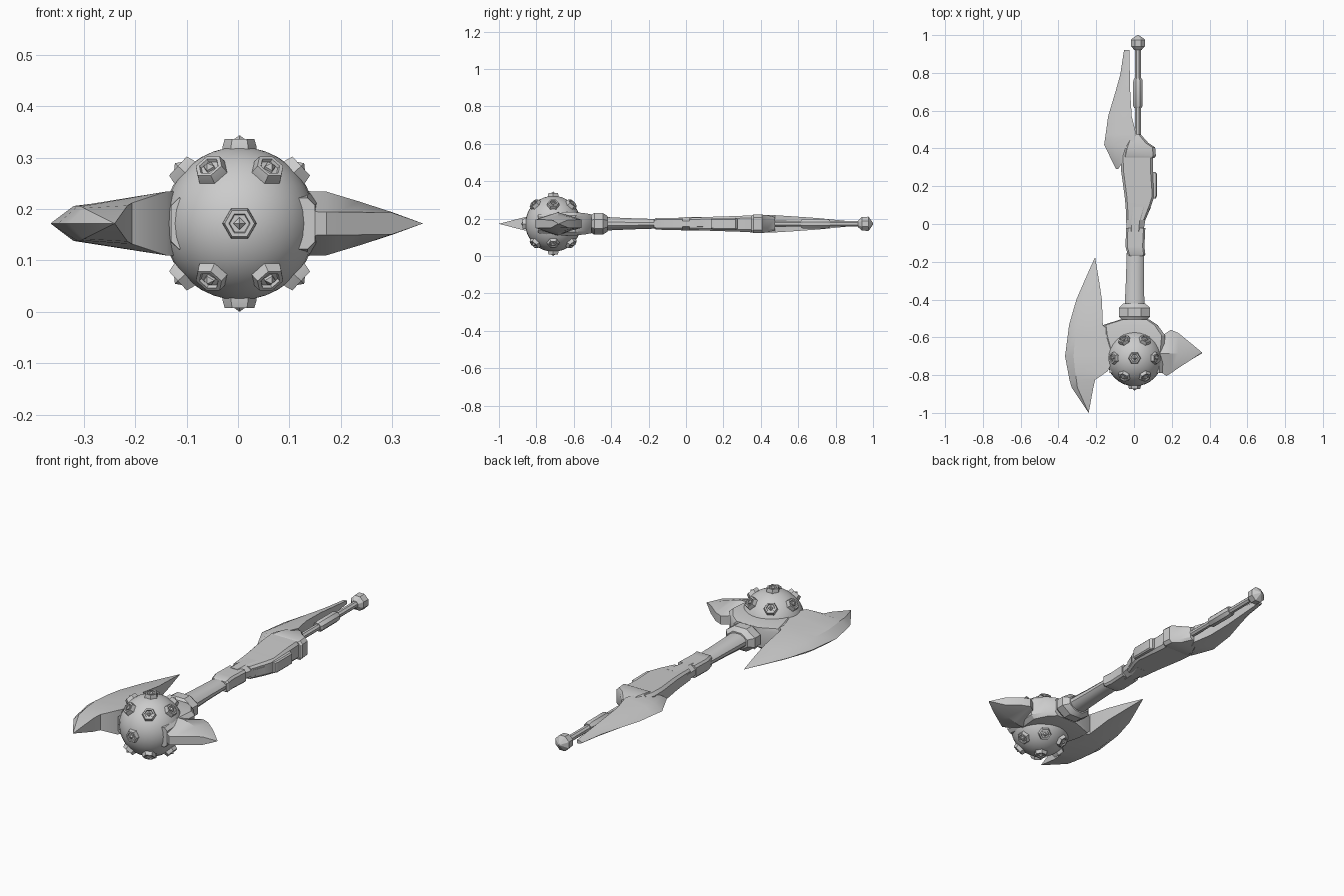
import bpy, bmesh, math
from mathutils import Vector

if "Cube" in bpy.data.objects:
    bpy.data.objects.remove(bpy.data.objects["Cube"])

ZC = 0.172                      # height of the weapon's long axis
BALL = Vector((0.003, -0.71, ZC))

steel = bpy.data.materials.new("grey_steel")
steel.diffuse_color = (0.6, 0.6, 0.6, 1)
steel.use_nodes = True
steel.node_tree.nodes["Principled BSDF"].inputs["Base Color"].default_value = steel.diffuse_color


def finish(name, bm, angle=30):
    bmesh.ops.remove_doubles(bm, verts=bm.verts, dist=1e-5)
    bmesh.ops.recalc_face_normals(bm, faces=bm.faces)
    me = bpy.data.meshes.new(name)
    bm.to_mesh(me)
    bm.free()
    ob = bpy.data.objects.new(name, me)
    me.materials.append(steel)
    bpy.context.collection.objects.link(ob)
    bpy.ops.object.select_all(action='DESELECT')
    ob.select_set(True)
    bpy.context.view_layer.objects.active = ob
    bpy.ops.object.shade_smooth_by_angle(angle=math.radians(angle))
    return ob


def loft(name, sections, angle=30):
    """Skin a list of equal-length point rings and cap both ends."""
    bm = bmesh.new()
    rings = [[bm.verts.new(p) for p in s] for s in sections]
    for a, b in zip(rings, rings[1:]):
        for i in range(len(a)):
            j = (i + 1) % len(a)
            bm.faces.new((a[i], a[j], b[j], b[i]))
    bm.faces.new(rings[0])
    bm.faces.new(rings[-1][::-1])
    bmesh.ops.dissolve_degenerate(bm, dist=1e-5, edges=bm.edges)
    return finish(name, bm, angle)


def ring(y, x0, x1, h, n=8):
    """Many-sided cross-section of the handle, flats touching the given size."""
    k = 1 / math.cos(math.pi / n)
    cx, rx = (x0 + x1) / 2, (x1 - x0) / 2
    return [(cx + rx * k * math.cos((i + .5) * math.tau / n), y,
             ZC + h * k * math.sin((i + .5) * math.tau / n)) for i in range(n)]


def box(y, x0, x1, h, c=0.3):
    """Chamfered rectangular cross-section."""
    cx, rx, q = (x0 + x1) / 2, (x1 - x0) / 2, min(c * h, (x1 - x0) / 3)
    pts = [(rx, h - q), (rx - q, h), (q - rx, h), (-rx, h - q),
           (-rx, q - h), (q - rx, -h), (rx - q, -h), (rx, q - h)]
    return [(cx + u, y, ZC + v) for u, v in pts]


def blade(y, edge, mid, back, hm, hb):
    """Cross-section with a sharp edge and a thicker back."""
    return [(edge, y, ZC), (mid, y, ZC + hm), (back, y, ZC + hb),
            (back, y, ZC - hb), (mid, y, ZC - hm)]


# Spiked ball head
bm = bmesh.new()
bmesh.ops.create_uvsphere(bm, u_segments=32, v_segments=18, radius=0.149)
bmesh.ops.translate(bm, verts=bm.verts, vec=BALL)
finish("ball_head", bm)

# Hexagonal studs with a small pyramid in a recessed cap
STUD = [(.034, .135), (.033, .150), (.029, .164), (.021, .164), (.019, .158)]
PIN = [(.013, .15), (.012, .163), (0, .172)]


def stud(name, d):
    rot = Vector(d).to_track_quat('Z', 'Y')
    for label, prof, n in (("stud", STUD, 6), ("stud_pin", PIN, 4)):
        loft(name + "_" + label, [[BALL + rot @ Vector((
            r * math.cos(i * math.tau / n), r * math.sin(i * math.tau / n), h))
            for i in range(n)] for r, h in prof], 20)


stud("front", (0, -1, 0))
for s, side in ((1, "upper"), (-1, "lower")):
    stud(side, (0, 0, s))
    for k in range(6):
        a, p = k * math.pi / 3, math.radians(47)
        stud(f"{side}_{k}", (math.sin(p) * math.cos(a), math.sin(p) * math.sin(a),
                             s * math.cos(p)))

# Axe blade on the left
loft("axe_blade", [blade(*s) for s in (
    (-1.0, -.24, -.24, -.24, 0, 0),
    (-.865, -.33, -.30, -.215, .03, .035),
    (-.825, -.342, -.305, -.206, .033, .04),
    (-.78, -.35, -.312, -.14, .034, .062),
    (-.70, -.365, -.32, -.10, .034, .062),
    (-.60, -.352, -.312, -.10, .032, .062),
    (-.535, -.344, -.305, -.165, .028, .055),
    (-.40, -.305, -.27, -.17, .02, .034),
    (-.30, -.262, -.24, -.185, .012, .02),
    (-.175, -.206, -.206, -.206, 0, 0))])

# Bracket that joins ball, blade, spike and collar
loft("head_bracket", [box(y, a, b, h) for y, a, b, h in (
    (-.79, -.13, .15, .05), (-.70, -.13, .155, .062), (-.59, -.16, .165, .062),
    (-.535, -.165, .125, .056), (-.505, -.07, .08, .05))])

# Spike on the right: thick ridge, flat narrow edges
loft("side_spike", [[(x, y0, ZC - e), (x, y0, ZC + e), (x, -.685, ZC + h),
                     (x, y1, ZC + e), (x, y1, ZC - e), (x, -.685, ZC - h)]
                    for x, y0, y1, h, e in (
    (.13, -.775, -.61, .063, .024), (.172, -.805, -.575, .062, .022),
    (.195, -.79, -.56, .055, .022), (.235, -.763, -.577, .043, .022),
    (.30, -.72, -.63, .022, .021), (.36, -.68, -.68, 0, 0))], 20)

# Collar and tapered shaft
loft("collar", [ring(*s) for s in (
    (-.53, -.06, .065, .045), (-.505, -.065, .07, .048), (-.49, -.08, .085, .058),
    (-.445, -.08, .085, .058), (-.42, -.055, .06, .042))])
loft("shaft", [ring(*s, 12) for s in (
    (-.45, -.05, .056, .037), (-.30, -.043, .052, .03), (-.14, -.038, .052, .025))])

# Stepped sleeve
loft("sleeve_front", [box(*s) for s in (
    (-.17, -.03, .055, .025), (-.16, -.034, .06, .031),
    (-.12, -.045, .055, .032), (-.02, -.042, .06, .032))])
loft("sleeve_rear", [ring(*s) for s in (
    (-.04, -.038, .05, .034), (.02, -.042, .06, .036), (.09, -.042, .09, .036))])

# Grip body, side block and rear clamp
loft("grip_body", [box(*s) for s in (
    (.02, -.04, .06, .032), (.10, -.045, .092, .036), (.15, -.05, .108, .038),
    (.28, -.068, .10, .042), (.36, -.072, .10, .046), (.40, -.06, .09, .046))])
loft("side_block", [box(*s, .2) for s in (
    (.135, .06, .115, .028), (.15, .06, .122, .03), (.265, .06, .122, .03),
    (.275, .06, .112, .028))])
loft("rear_clamp", [box(*s) for s in (
    (.35, -.06, .108, .044), (.36, -.06, .116, .049), (.405, -.05, .112, .049),
    (.43, -.04, .075, .047), (.475, -.02, .035, .036))])

# Curved tail blade
loft("tail_blade", [blade(*s) for s in (
    (.29, -.095, -.092, -.085, .002, .004),
    (.335, -.117, -.09, -.055, .022, .034),
    (.42, -.158, -.11, -.01, .03, .047),
    (.475, -.15, -.10, .012, .03, .046),
    (.57, -.137, -.09, -.012, .025, .04),
    (.70, -.098, -.07, -.02, .018, .031),
    (.79, -.073, -.055, -.022, .014, .022),
    (.92, -.053, -.045, -.025, .006, .009))])

# Rear rod, its sleeve and the faceted pommel
loft("rear_rod", [ring(y, .005, .036, .015) for y in (.44, .95)])
loft("rod_sleeve", [ring(*s) for s in (
    (.615, .0, .04, .02), (.625, -.004, .046, .025),
    (.755, -.004, .046, .025), (.77, .0, .042, .02))])
loft("pommel", [ring(y, .021 - r, .021 + r, r) for y, r in (
    (.92, .018), (.94, .036), (.975, .038), (.982, .03), (1.0, .004))], 20)
